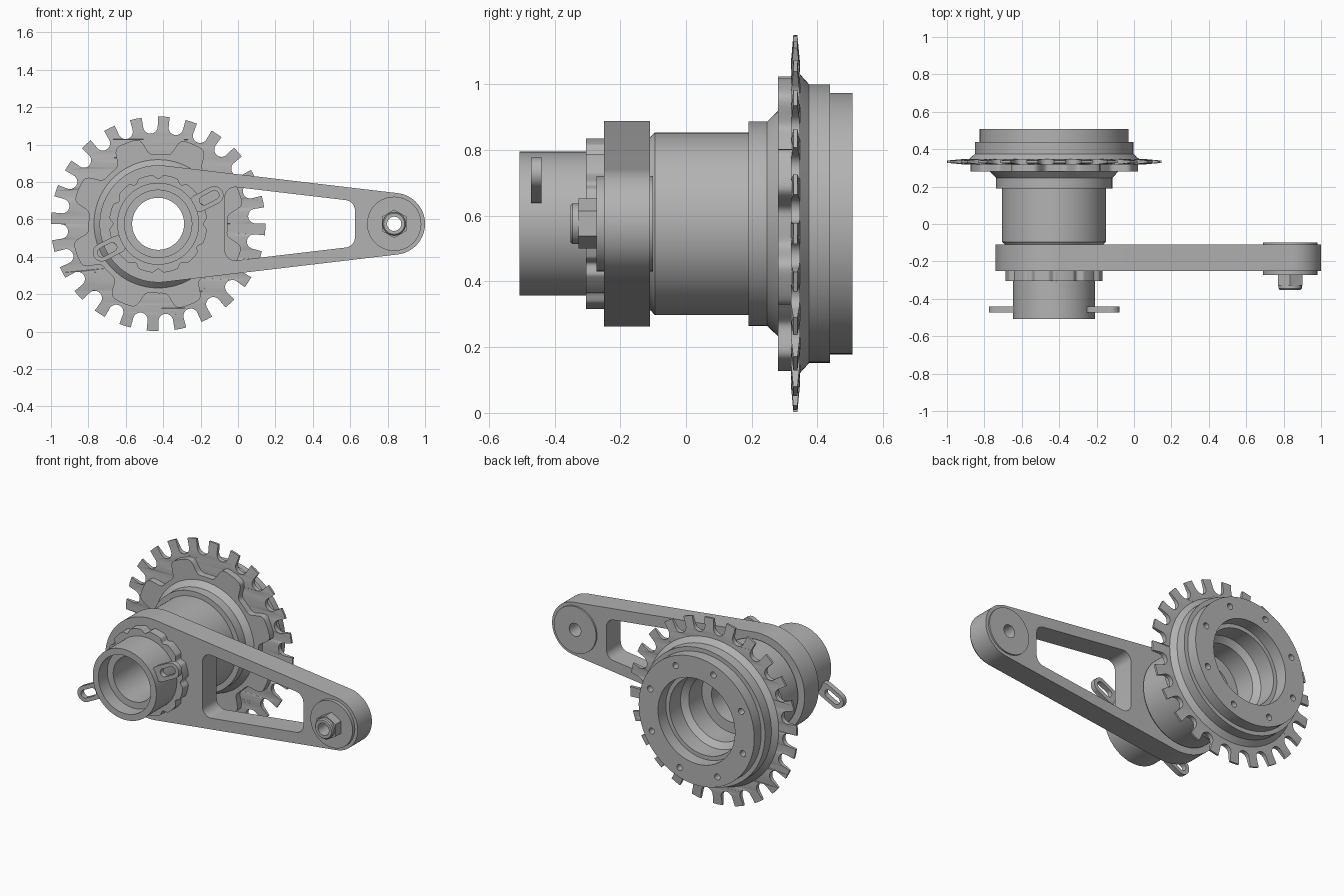
import bpy, bmesh, math
from math import sin, cos, pi, radians, atan2, hypot, tanh
from mathutils import Vector, Matrix

cube = bpy.data.objects.get("Cube")
if cube:
    bpy.data.objects.remove(cube, do_unlink=True)

HUB = (-0.427, 0.576)    # main axis in x, z
PIN = (0.835, 0.576)     # axis at the arm tip

steel = bpy.data.materials.new("grey_steel")
steel.use_nodes = True
steel.diffuse_color = (0.45, 0.45, 0.45, 1)
steel.node_tree.nodes["Principled BSDF"].inputs["Base Color"].default_value = (0.45, 0.45, 0.45, 1)


def finish(name, bm):
    """Turn a bmesh into a shaded, coloured object."""
    bmesh.ops.remove_doubles(bm, verts=bm.verts, dist=1e-5)
    bmesh.ops.recalc_face_normals(bm, faces=bm.faces)
    mesh = bpy.data.meshes.new(name)
    bm.to_mesh(mesh)
    bm.free()
    obj = bpy.data.objects.new(name, mesh)
    bpy.context.collection.objects.link(obj)
    mesh.materials.append(steel)
    bpy.ops.object.select_all(action='DESELECT')
    obj.select_set(True)
    bpy.context.view_layer.objects.active = obj
    bpy.ops.object.shade_smooth_by_angle(angle=radians(30))
    return obj


def lathe(name, centre, profile, steps=96):
    """Spin a closed (radius, y) profile around a y-parallel axis."""
    bm = bmesh.new()
    vs = [bm.verts.new((r + centre[0], y, centre[1])) for r, y in profile]
    es = [bm.edges.new((vs[i - 1], vs[i])) for i in range(len(vs))]
    bmesh.ops.spin(bm, geom=vs + es, cent=(centre[0], 0, centre[1]),
                   axis=(0, 1, 0), angle=2 * pi, steps=steps, use_merge=True)
    return finish(name, bm)


def plate(name, loops, y0, y1, thin=None):
    """Extrude an x-z outline, with further loops as holes, from y0 to y1."""
    curve = bpy.data.curves.new(name, 'CURVE')
    curve.dimensions = '2D'
    curve.fill_mode = 'BOTH'
    curve.extrude = (y1 - y0) / 2
    for loop in loops:
        spline = curve.splines.new('POLY')
        spline.points.add(len(loop) - 1)
        for p, (x, z) in zip(spline.points, loop):
            p.co = (x, z, 0, 1)
        spline.use_cyclic_u = True
    temp = bpy.data.objects.new(name + "_outline", curve)
    bpy.context.collection.objects.link(temp)
    mesh = bpy.data.meshes.new_from_object(
        temp.evaluated_get(bpy.context.evaluated_depsgraph_get()))
    bm = bmesh.new()
    bm.from_mesh(mesh)
    bpy.data.objects.remove(temp)
    bpy.data.curves.remove(curve)
    bpy.data.meshes.remove(mesh)
    if thin:
        for v in bm.verts:
            v.co.z *= thin(hypot(v.co.x - HUB[0], v.co.y - HUB[1]))
    bm.transform(Matrix.Translation((0, (y0 + y1) / 2, 0)) @ Matrix.Rotation(pi / 2, 4, 'X'))
    return finish(name, bm)


def arc(c, r, a0, a1, n):
    return [(c[0] + r * cos(a0 + (a1 - a0) * i / n),
             c[1] + r * sin(a0 + (a1 - a0) * i / n)) for i in range(n + 1)]


def circle(c, r, n=64):
    return arc(c, r, 0, 2 * pi, n)[:-1]


def polar(radius, n=384):
    """Closed outline around the hub from a radius function of angle."""
    return [(HUB[0] + radius(2 * pi * i / n) * cos(2 * pi * i / n),
             HUB[1] + radius(2 * pi * i / n) * sin(2 * pi * i / n)) for i in range(n)]


def rounded(points, r, n=8):
    """Polygon with every corner filleted."""
    out = []
    for i, p in enumerate(points):
        p = Vector(p)
        a = (Vector(points[i - 1]) - p).normalized()
        b = (Vector(points[(i + 1) % len(points)]) - p).normalized()
        half = a.angle(b) / 2
        c = p + (a + b).normalized() * r / sin(half)
        s, e = p + a * r / math.tan(half) - c, p + b * r / math.tan(half) - c
        a0, a1 = atan2(s.y, s.x), atan2(e.y, e.x)
        turn = (a1 - a0 + pi) % (2 * pi) - pi
        out += arc(c, r, a0, a0 + turn, n)
    return out


# Hub body: barrel, flange, cone and stepped rear bore
lathe("hub_body", HUB, [
    (0.139, -0.40), (0.26, -0.12), (0.265, -0.107), (0.278, -0.095), (0.278, 0.19),
    (0.311, 0.19), (0.311, 0.247), (0.345, 0.282), (0.345, 0.33), (0.455, 0.347),
    (0.424, 0.375), (0.424, 0.438), (0.398, 0.438), (0.398, 0.455), (0.265, 0.455),
    (0.265, 0.43), (0.24, 0.43), (0.24, 0.32), (0.205, 0.29), (0.205, 0.16), (0.139, 0.16)])

# Rear cover ring with eight bolt holes
bolts = [circle((HUB[0] + 0.34 * cos(a), HUB[1] + 0.34 * sin(a)), 0.019, 20)
         for a in (radians(20 + 45 * k) for k in range(8))]
plate("rear_ring", [circle(HUB, 0.398, 96), circle(HUB, 0.265, 96)] + bolts, 0.45, 0.507)

# Front collar tube with counterbore
lathe("front_collar", HUB, [
    (0.18, -0.507), (0.219, -0.507), (0.219, -0.12), (0.139, -0.12), (0.139, -0.42), (0.18, -0.42)])

# Scalloped lock ring
plate("lock_ring", [polar(lambda a: 0.262 - 0.02 * max(0, cos(12 * a)) ** 2), circle(HUB, 0.21)],
      -0.305, -0.245)

# Eight-lobed sprocket carrier
plate("sprocket_carrier", [
    polar(lambda a: 0.418 + 0.047 * tanh(3 * cos(8 * (a - radians(21))))),
    circle(HUB, 0.33, 96)], 0.28, 0.322)

# Sprocket: rounded valleys between tapered teeth
TEETH = 24
outline = []
for k in range(TEETH):
    mid = radians(12) + 2 * pi * k / TEETH
    tip = 0.055
    outline += [(HUB[0] + 0.574 * cos(mid + s * tip), HUB[1] + 0.574 * sin(mid + s * tip))
                for s in (-1, 0, 1)]
    gap = mid + pi / TEETH
    c = (HUB[0] + 0.522 * cos(gap), HUB[1] + 0.522 * sin(gap))
    outline += arc(c, 0.039, gap - pi * 0.5, gap - pi * 1.5, 12)
plate("sprocket", [outline, circle(HUB, 0.33, 96)], 0.319, 0.347,
      thin=lambda r: 1 - 0.55 * max(0, min(1, (r - 0.49) / 0.08)))

# Tapered arm with a window
R1, R2 = 0.313, 0.165
lean = math.asin((R1 - R2) / (PIN[0] - HUB[0]))
t = pi / 2 - lean
body = arc(HUB, R1, t, 2 * pi - t, 64) + arc(PIN, R2, -t, t, 40)


def rail(x):
    """Half height of the window at x."""
    return R1 / cos(lean) - (x - HUB[0]) * math.tan(lean) - 0.07


LEFT, RIGHT = -0.07, 0.625
window = rounded([(LEFT, HUB[1] - rail(LEFT)), (RIGHT, HUB[1] - rail(RIGHT)),
                  (RIGHT, HUB[1] + rail(RIGHT)), (LEFT, HUB[1] + rail(LEFT))], 0.055)
plate("arm", [body, window, circle(HUB, 0.2), circle(PIN, 0.1)], -0.25, -0.11)

# Arm tip bushing, hex nut and bolt end
lathe("tip_bushing", PIN, [(0.04, -0.272), (0.145, -0.272), (0.145, -0.1), (0.04, -0.1)], 64)
hexagon = arc(PIN, 0.076, pi / 2, 5 * pi / 2, 6)[:-1]
plate("hex_nut", [hexagon, circle(PIN, 0.04, 40)], -0.328, -0.27)
lathe("bolt_end", PIN, [(0.038, -0.352), (0.056, -0.352), (0.062, -0.345),
                        (0.062, -0.3), (0.038, -0.3)], 48)

# Two slotted ears on the collar
for side, a in (("left", radians(27)), ("right", radians(207))):
    def at(r):
        return (HUB[0] + r * cos(a), HUB[1] + r * sin(a))

    def capsule(r0, r1, w):
        return arc(at(r1), w, a - pi / 2, a + pi / 2, 16) + arc(at(r0), w, a + pi / 2, a + 3 * pi / 2, 16)
    plate(side + "_ear", [capsule(0.245, 0.338, 0.048), capsule(0.275, 0.338, 0.024)], -0.472, -0.44)
